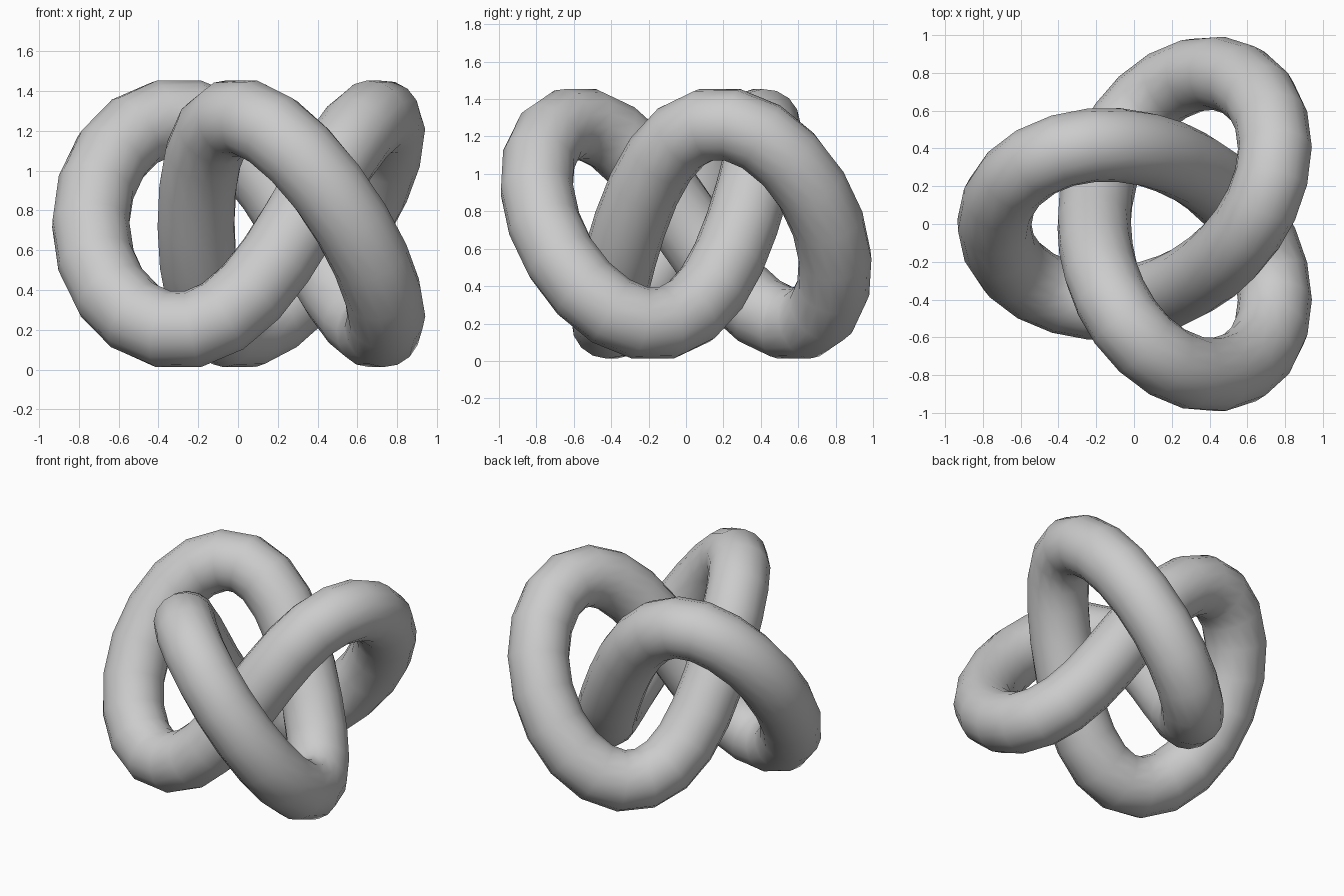
import bpy
import math

if "Cube" in bpy.data.objects:
    bpy.data.objects.remove(bpy.data.objects["Cube"])

SEGMENTS = 54
TUBE = 0.196
RISE = 0.537
CENTRE_X = 0.134

# harmonics (amplitude, frequency) of the three-lobed path
HARMONICS = [(0.59, 2), (0.22, -1), (0.045, 5), (0.02, -4)]


def knot_point(t):
    u = sum(a * math.cos(k * t) for a, k in HARMONICS)
    v = sum(a * math.sin(k * t) for a, k in HARMONICS)
    return (CENTRE_X - u, v, TUBE + RISE + RISE * math.sin(3 * t), 1)


# closed path with a round tube section
curve = bpy.data.curves.new("knot_tube", 'CURVE')
curve.dimensions = '3D'
curve.bevel_depth = TUBE
curve.bevel_resolution = 6
curve.use_fill_caps = False
spline = curve.splines.new('POLY')
spline.points.add(SEGMENTS - 1)
for i, p in enumerate(spline.points):
    p.co = knot_point(2 * math.pi * i / SEGMENTS)
spline.use_cyclic_u = True

knot = bpy.data.objects.new("knot_tube", curve)
bpy.context.collection.objects.link(knot)

# turn into a smooth mesh
bpy.context.view_layer.objects.active = knot
knot.select_set(True)
bpy.ops.object.convert(target='MESH')
bpy.ops.object.shade_smooth()
